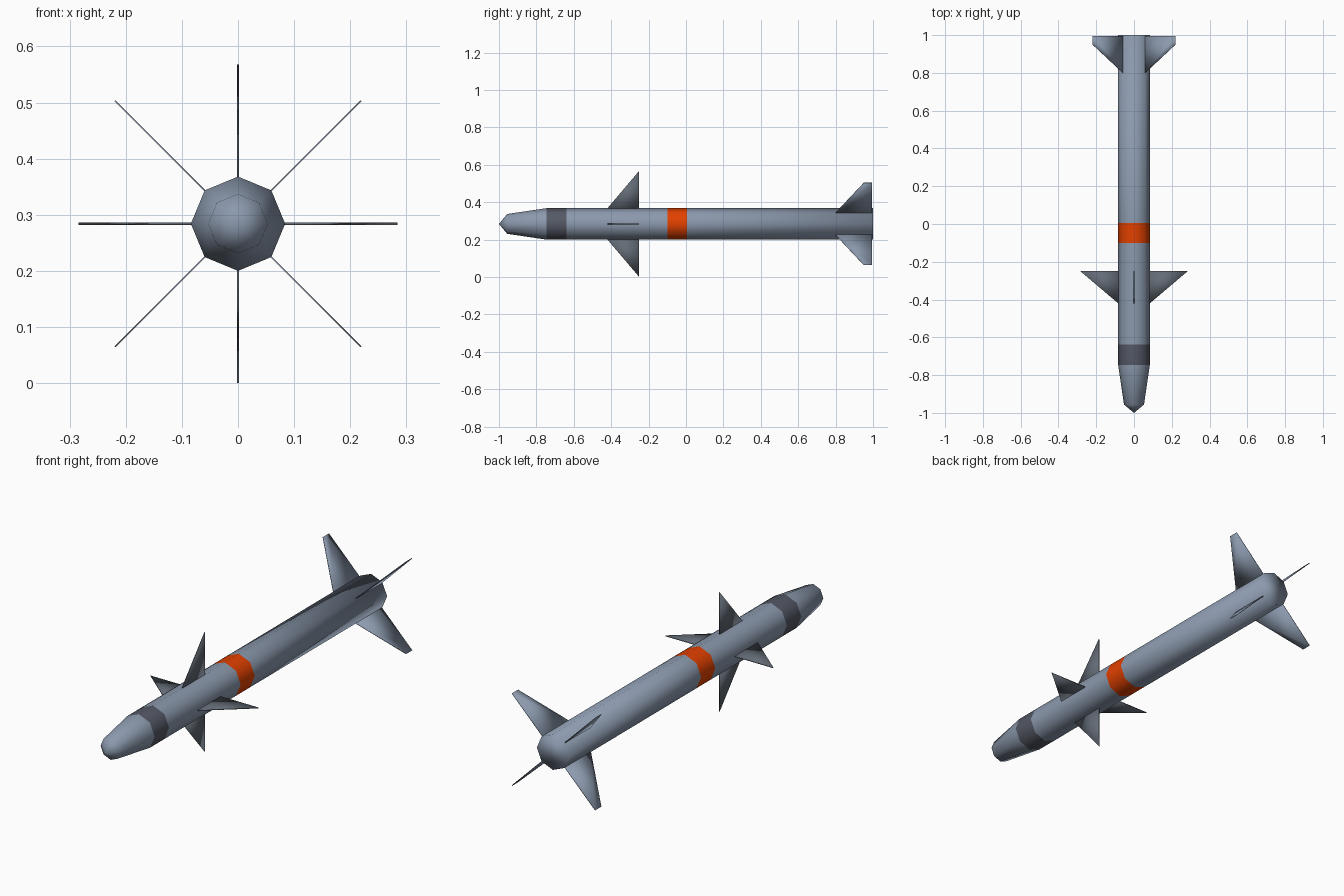
import bpy, bmesh, math
from mathutils import Matrix, Vector

if "Cube" in bpy.data.objects:
    bpy.data.objects.remove(bpy.data.objects["Cube"])

CZ = 0.284          # height of the body axis
SIDES = 8


def material(name, rgb):
    m = bpy.data.materials.new(name)
    m.diffuse_color = (*rgb, 1)
    m.use_nodes = True
    m.node_tree.nodes["Principled BSDF"].inputs["Base Color"].default_value = m.diffuse_color
    return m


GREY = material("blue_grey", (0.26, 0.32, 0.42))
DARK = material("dark_grey", (0.09, 0.10, 0.132))
FIN = material("fin_grey", (0.125, 0.148, 0.18))
ORANGE = material("orange", (0.76, 0.052, 0.0))


def finish(bm, name, mats):
    bmesh.ops.recalc_face_normals(bm, faces=bm.faces[:])
    for f in bm.faces:
        f.smooth = True
    me = bpy.data.meshes.new(name)
    bm.to_mesh(me)
    bm.free()
    for m in mats:
        me.materials.append(m)
    ob = bpy.data.objects.new(name, me)
    bpy.context.collection.objects.link(ob)
    return ob


# Body: eight-sided tube with pointed nose; (y, radius, colour of the section behind)
R = 0.084
sections = [(-0.956, 0.053, 0), (-0.746, R, 1), (-0.638, R, 0),
            (-0.10, R, 2), (0.006, R, 0), (1.0, R, 0)]
bm = bmesh.new()
rings = []
for y, r, _ in sections:
    rings.append([bm.verts.new((r * math.cos(a), y, CZ + r * math.sin(a)))
                  for a in (2 * math.pi * i / SIDES for i in range(SIDES))])
tip = bm.verts.new((0, -1, CZ))
for i in range(SIDES):
    j = (i + 1) % SIDES
    bm.faces.new((tip, rings[0][i], rings[0][j]))
    for k in range(len(rings) - 1):
        f = bm.faces.new((rings[k][i], rings[k + 1][i], rings[k + 1][j], rings[k][j]))
        f.material_index = sections[k][2]
bm.faces.new(rings[-1])
finish(bm, "body", [GREY, DARK, ORANGE])


# Fins: thin plates from a (radius, y) outline, turned about the body axis
def fin(name, outline, angle, t, mat):
    bm = bmesh.new()
    lo = [bm.verts.new((r, y, -t)) for r, y in outline]
    hi = [bm.verts.new((r, y, t)) for r, y in outline]
    bm.faces.new(lo)
    bm.faces.new(hi)
    n = len(outline)
    for i in range(n):
        j = (i + 1) % n
        bm.faces.new((lo[i], lo[j], hi[j], hi[i]))
    bm.transform(Matrix.Translation(Vector((0, 0, CZ))) @ Matrix.Rotation(angle, 4, 'Y'))
    finish(bm, name, [mat])


front_outline = [(0.078, -0.425), (0.284, -0.25), (0.078, -0.25)]
rear_outline = [(0.078, 0.796), (0.31, 0.95), (0.31, 0.995), (0.078, 0.995)]
for i in range(4):
    fin(f"front_fin_{i + 1}", front_outline, i * math.pi / 2, 0.002, FIN)
    fin(f"rear_fin_{i + 1}", rear_outline, i * math.pi / 2 + math.pi / 4, 0.0015, GREY)
